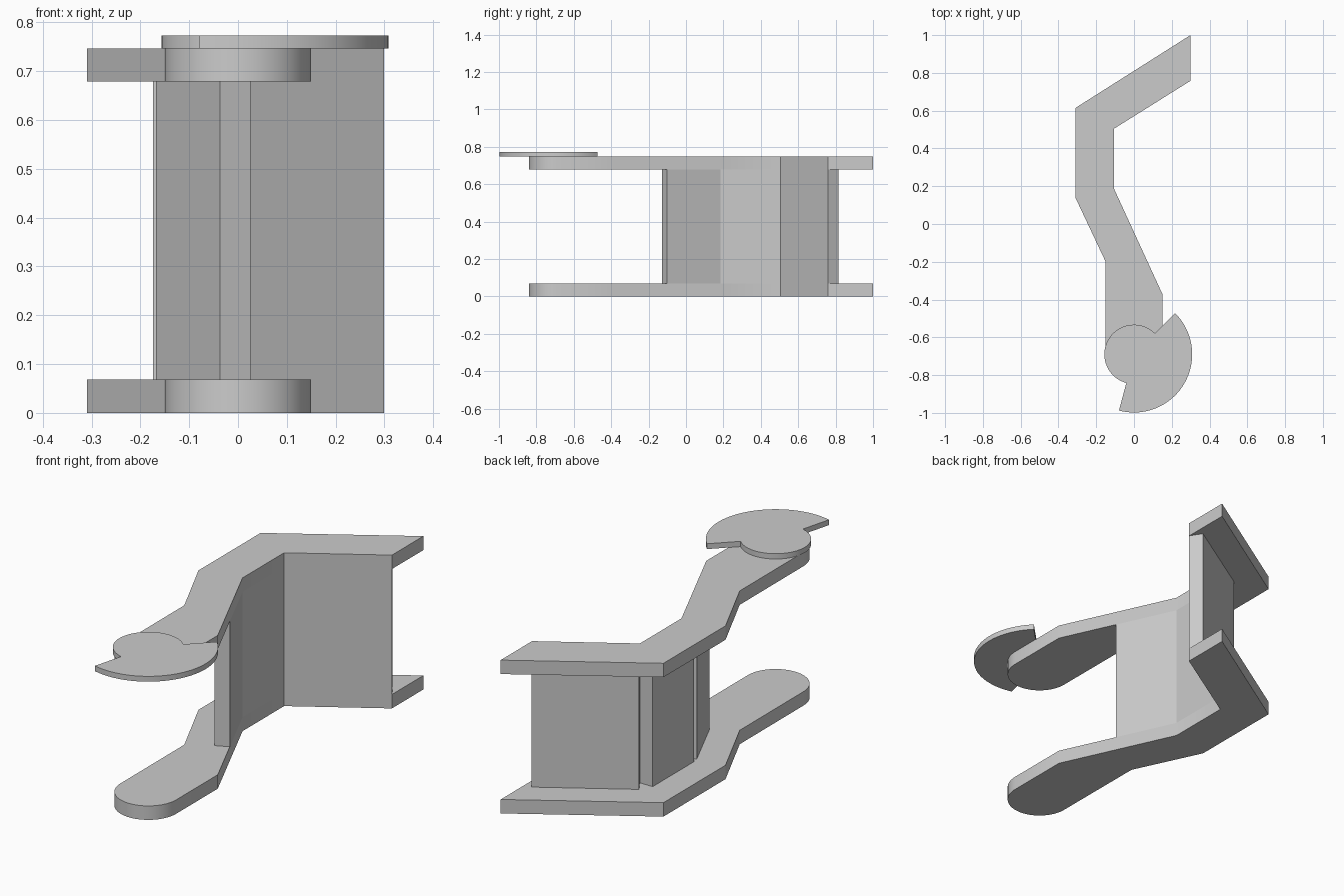
import bpy
import bmesh
from math import cos, sin, radians
from mathutils import Vector

cube = bpy.data.objects.get("Cube")
if cube:
    bpy.data.objects.remove(cube, do_unlink=True)

grey = bpy.data.materials.new("plain grey")
grey.use_nodes = True
grey.diffuse_color = (0.6, 0.6, 0.6, 1)
grey.node_tree.nodes["Principled BSDF"].inputs["Base Color"].default_value = (0.6, 0.6, 0.6, 1)

PIVOT = Vector((0, -0.69))
PLATE = 0.068       # plate thickness
TOP = 0.747         # upper face of the top plate
WALL = 0.069        # wall thickness


def prism(name, outline, z0, z1):
    """Extrude a flat outline from z0 to z1."""
    bm = bmesh.new()
    base = bm.faces.new([bm.verts.new((p[0], p[1], z0)) for p in outline])
    ext = bmesh.ops.extrude_face_region(bm, geom=[base], use_keep_orig=True)
    top = [v for v in ext["geom"] if isinstance(v, bmesh.types.BMVert)]
    bmesh.ops.translate(bm, verts=top, vec=(0, 0, z1 - z0))
    bmesh.ops.recalc_face_normals(bm, faces=bm.faces)
    mesh = bpy.data.meshes.new(name)
    bm.to_mesh(mesh)
    bm.free()
    mesh.materials.append(grey)
    obj = bpy.data.objects.new(name, mesh)
    bpy.context.collection.objects.link(obj)
    bpy.ops.object.select_all(action="DESELECT")
    obj.select_set(True)
    bpy.context.view_layer.objects.active = obj
    bpy.ops.object.shade_smooth_by_angle(angle=radians(25))
    return obj


def arc(radius, start, end, steps=36):
    """Points on a circle around the pivot, angles in degrees."""
    angles = [radians(start + (end - start) * i / steps) for i in range(steps + 1)]
    return [PIVOT + radius * Vector((cos(a), sin(a))) for a in angles]


# Zigzag edge that both plates and the walls share
inner = [Vector(p) for p in ((0.15, -0.37), (-0.105, 0.185), (-0.105, 0.505), (0.299, 0.758))]
outer = [(0.299, 1.0), (-0.309, 0.615), (-0.309, 0.137), (-0.151, -0.198)]
plate = inner + outer + arc(0.15, 180, 360)

# Bottom and top plates
prism("bottom_plate", plate, 0, PLATE)
prism("top_plate", plate, TOP - PLATE, TOP)

# Three separate upright walls, square-ended along the shared edge
wall_start = inner[0].lerp(inner[1], 0.486)
path = [wall_start] + inner[1:]
for name, a, b in zip(("front_wall", "middle_wall", "back_wall"), path, path[1:]):
    along = (b - a).normalized()
    side = Vector((-along.y, along.x)) * WALL
    prism(name, [a, b, b + side, a + side], PLATE, TOP - PLATE)

# Stepped cam disc on the top plate
prism("cam_disc", arc(0.157, 45, 255) + arc(0.308, 255, 405), TOP, 0.773)
